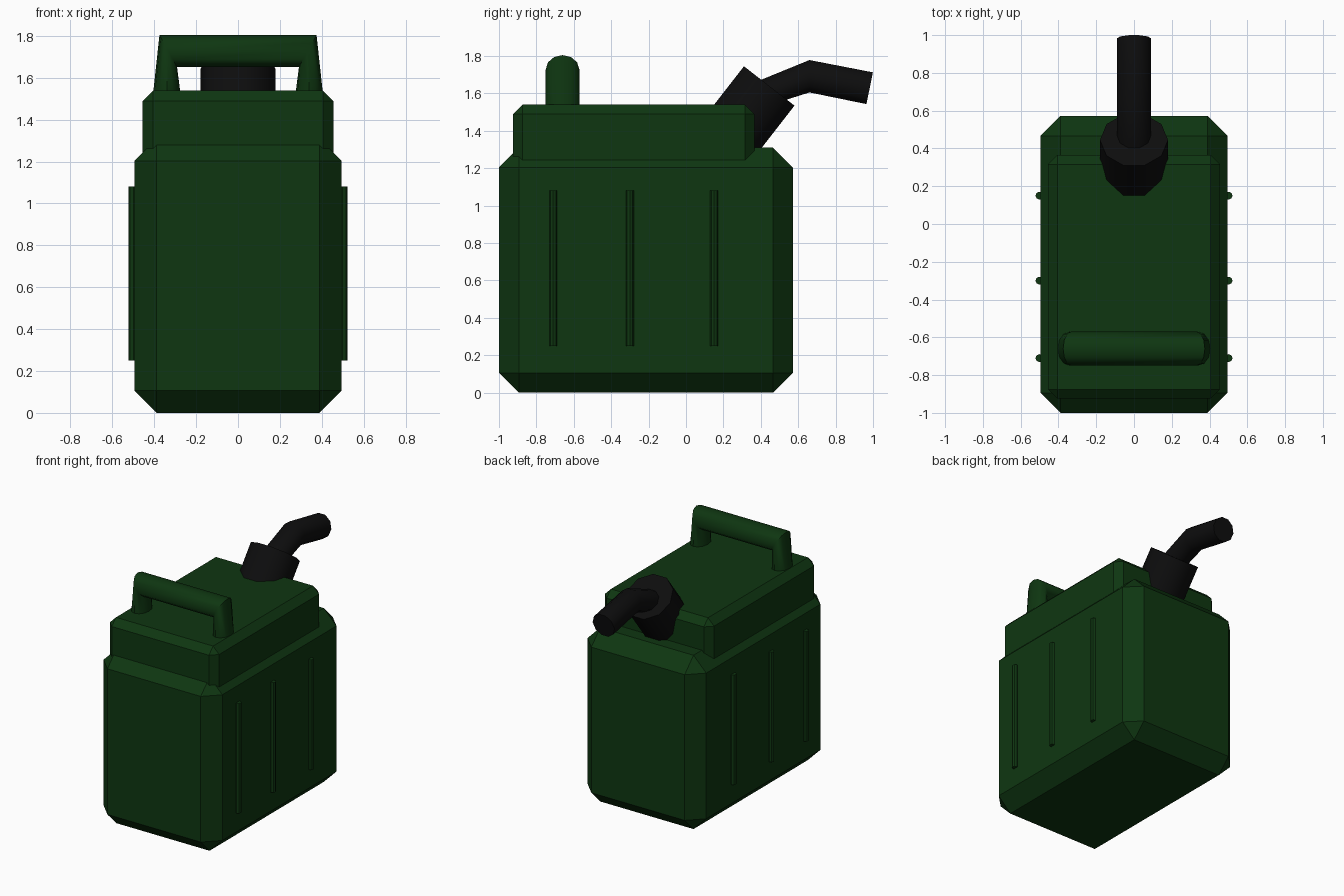
import bpy, bmesh, math
from mathutils import Vector

if "Cube" in bpy.data.objects:
    bpy.data.objects.remove(bpy.data.objects["Cube"])


def material(name, rgb):
    m = bpy.data.materials.new(name)
    m.diffuse_color = (*rgb, 1)
    m.use_nodes = True
    m.node_tree.nodes["Principled BSDF"].inputs["Base Color"].default_value = m.diffuse_color
    return m


GREEN = material("dark green plastic", (0.0045, 0.037, 0.0055))
BLACK = material("black plastic", (0.004, 0.004, 0.0042))


def finish(name, bm, mat, smooth=False):
    bmesh.ops.recalc_face_normals(bm, faces=bm.faces)
    me = bpy.data.meshes.new(name)
    bm.to_mesh(me)
    bm.free()
    me.materials.append(mat)
    if smooth:
        for p in me.polygons:
            p.use_smooth = True
        me.set_sharp_from_angle(angle=math.radians(40))
    ob = bpy.data.objects.new(name, me)
    bpy.context.collection.objects.link(ob)
    return ob


def chamfered_box(name, lo, hi, width, bevel_bottom=True):
    bm = bmesh.new()
    bmesh.ops.create_cube(bm, size=1)
    lo, hi = Vector(lo), Vector(hi)
    for v in bm.verts:
        v.co = Vector([lo[i] + (v.co[i] + 0.5) * (hi[i] - lo[i]) for i in range(3)])
    edges = [e for e in bm.edges
             if bevel_bottom or max(v.co.z for v in e.verts) > lo.z + 1e-4]
    bmesh.ops.bevel(bm, geom=edges, offset=width, segments=1, affect='EDGES',
                    profile=0.5, clamp_overlap=True)
    return finish(name, bm, GREEN)


def tube(name, rings, sides, mat, phase=0.0, smooth=True):
    """Skin a tube through rings given as (centre, axis u, axis v)."""
    bm = bmesh.new()
    loops = []
    for c, u, v in rings:
        c, u, v = Vector(c), Vector(u), Vector(v)
        loops.append([bm.verts.new(c + u * math.cos(a) + v * math.sin(a))
                      for a in (phase + 2 * math.pi * i / sides for i in range(sides))])
    for a, b in zip(loops, loops[1:]):
        for i in range(sides):
            j = (i + 1) % sides
            bm.faces.new((a[i], a[j], b[j], b[i]))
    bm.faces.new(loops[0])
    bm.faces.new(loops[-1])
    return finish(name, bm, mat, smooth)


# Tank body and raised top
chamfered_box("tank_body", (-0.495, -1.0, 0), (0.495, 0.572, 1.31), 0.106)
chamfered_box("tank_top", (-0.455, -0.925, 1.23), (0.455, 0.366, 1.54), 0.05, False)

# Upright ribs on both sides
for side, sx in (("left", -1), ("right", 1)):
    for n, y in enumerate((-0.71, -0.30, 0.15)):
        tube(f"rib_{side}_{n + 1}",
             [((sx * 0.5, y, z), (0.022, 0, 0), (0, 0.021, 0)) for z in (0.25, 1.08)],
             8, GREEN)

# Carrying handle, mitred at its corners
hy, w = -0.66, (0, 0.09, 0)
tube("handle", [
    ((-0.34, hy, 1.52), (-0.066, 0, 0), w),
    ((-0.333, hy, 1.728), (-0.042, 0, 0.077), w),
    ((0.333, hy, 1.728), (0.042, 0, 0.077), w),
    ((0.34, hy, 1.52), (0.066, 0, 0), w)], 12, GREEN)

# Tilted screw cap
axis = Vector((0, 0.614, 0.789))
across = Vector((0, 0.789, -0.614))
top = Vector((0, 0.445, 1.64))
tube("spout_cap", [(c, (0.18, 0, 0), across * 0.18) for c in (top - axis * 0.42, top)],
     10, BLACK)

# Bent pouring spout
r = 0.091
sx = (r, 0, 0)
tube("spout", [
    ((0, 0.47, 1.62), sx, -across * r),
    ((0, 0.66, 1.692), sx, (0, 0, r)),
    ((0, 0.982, 1.628), sx, (0, r * 0.2, r * 0.98))], 10, BLACK)
